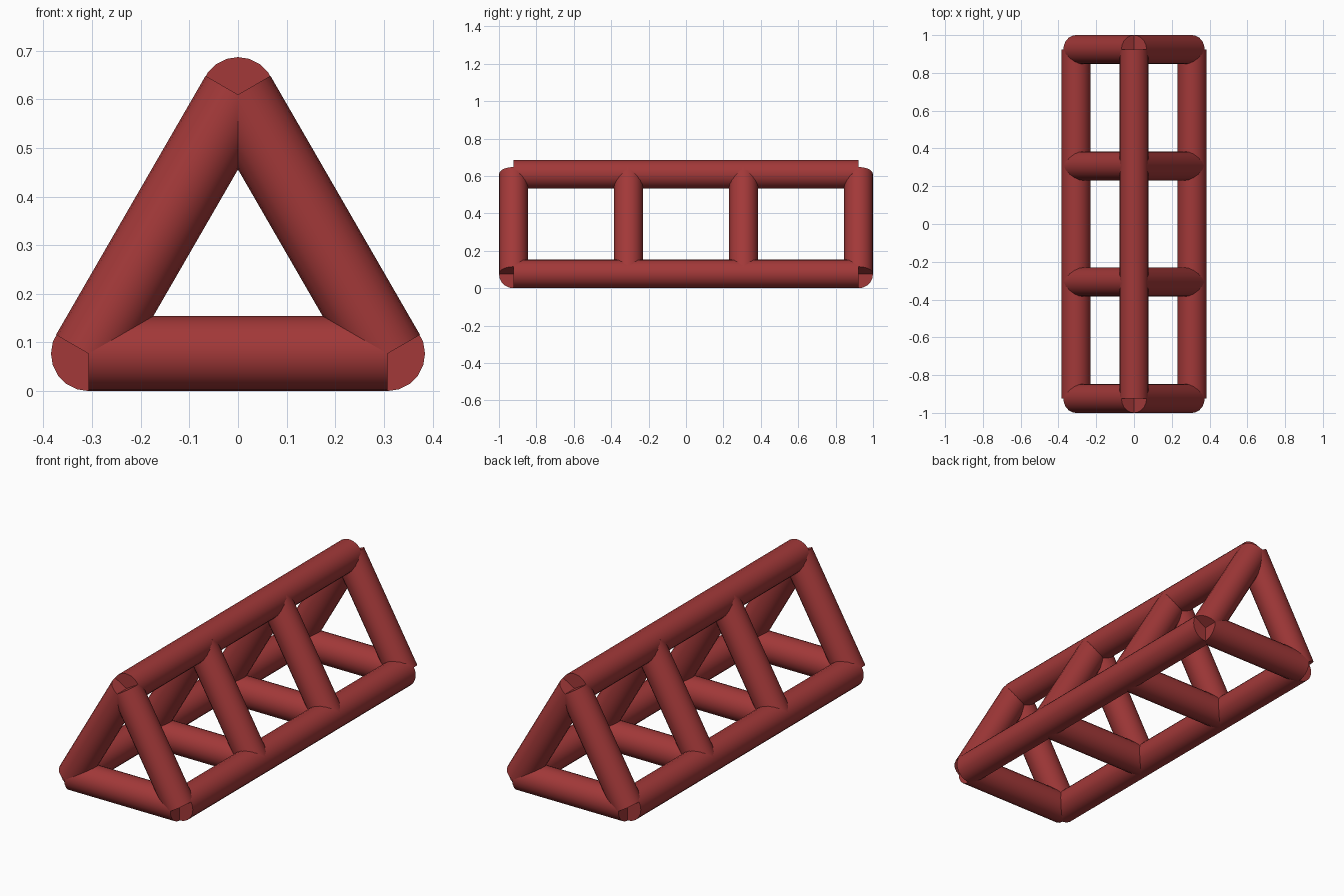
import bpy, math
from mathutils import Vector

if "Cube" in bpy.data.objects:
    bpy.data.objects.remove(bpy.data.objects["Cube"])

R = 0.077        # tube radius
W = 0.3075       # half the triangle side
L = 1 - R        # half length of the rails
SIDES = 20

red = bpy.data.materials.new("red_paint")
red.diffuse_color = (0.36, 0.04, 0.04, 1)
red.use_nodes = True
red.node_tree.nodes["Principled BSDF"].inputs["Base Color"].default_value = red.diffuse_color


def tube(name, a, b):
    a, b = Vector(a), Vector(b)
    d = b - a
    bpy.ops.mesh.primitive_cylinder_add(vertices=SIDES, radius=R, depth=d.length,
                                        location=(a + b) / 2)
    ob = bpy.context.object
    ob.name = name
    ob.rotation_euler = d.to_track_quat('Z', 'Y').to_euler()
    ob.data.materials.append(red)
    bpy.ops.object.shade_smooth_by_angle(angle=math.radians(40))


# Corners of the equilateral cross-section (x, z)
corners = {"left": (-W, R), "right": (W, R), "top": (0, R + W * math.sqrt(3))}

# Three long rails
for name, (x, z) in corners.items():
    tube(name + "_rail", (x, -L, z), (x, L, z))

# Four triangular frames of braces
names = list(corners)
for i in range(4):
    y = -L + i * 2 * L / 3
    for j in range(3):
        p, q = names[j], names[(j + 1) % 3]
        (x1, z1), (x2, z2) = corners[p], corners[q]
        tube(f"{p}_{q}_brace_{i + 1}", (x1, y, z1), (x2, y, z2))
